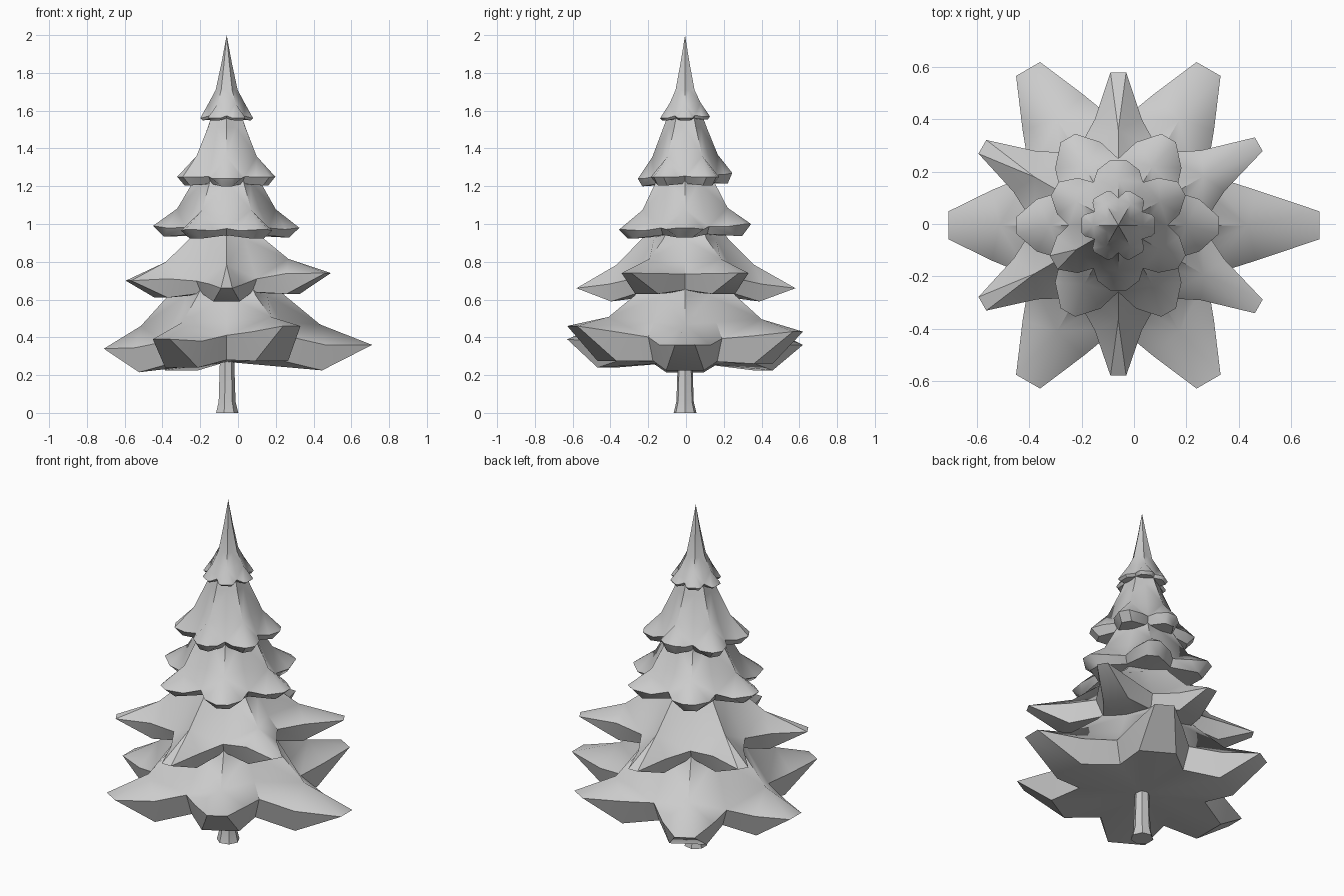
import bpy, bmesh
from math import sin, cos, pi, radians

if "Cube" in bpy.data.objects:
    bpy.data.objects.remove(bpy.data.objects["Cube"])

CX, CY = -0.06, -0.005


def polar(r, a, side=0.0, z=0.0):
    """Point at radius r along angle a, shifted sideways."""
    return (CX + r * cos(a) - side * sin(a), CY + r * sin(a) + side * cos(a), z)


def finish(name, bm, angle):
    bmesh.ops.recalc_face_normals(bm, faces=bm.faces)
    me = bpy.data.meshes.new(name)
    bm.to_mesh(me)
    bm.free()
    ob = bpy.data.objects.new(name, me)
    bpy.context.collection.objects.link(ob)
    bpy.ops.object.select_all(action='DESELECT')
    ob.select_set(True)
    bpy.context.view_layer.objects.active = ob
    bpy.ops.object.shade_smooth_by_angle(angle=radians(angle))


def tier(name, start, tips, hw, side, notch, rings, low, low_notch, top):
    """Skirt of six drooping branches.
    tips: (r, z) each; side/low: (r, half width, z); notch/low_notch: (r, z);
    rings: (ridge r, valley r, z) going up; top: (r, z)."""
    bm = bmesh.new()
    V = lambda *a: bm.verts.new(polar(*a))
    F = lambda *v: bm.faces.new(v)
    n = 6
    zm = sum(t[1] for t in tips) / n
    rm = sum(t[0] for t in tips) / n
    cols = []
    for i, (r, z) in enumerate(tips):
        a = radians(start + 60 * i)
        b = a + pi / 6
        d = z - zm
        k = 1 + 0.5 * (r / rm - 1)
        dn = (d + tips[(i + 1) % n][1] - zm) * 0.3
        cols.append(dict(
            T=[V(r, a, s * hw, z) for s in (-1, 1)],
            S=[V(side[0] * k, a, s * side[1], side[2] + d * 0.7) for s in (-1, 1)],
            B=[V(low[0] * k, a, s * low[1], low[2] + d * 0.5) for s in (-1, 1)],
            N=V(notch[0], b, 0, notch[1] + dn),
            M=V(low_notch[0], b, 0, low_notch[1] + dn * 0.5),
            R=[V(q[0] * (k if j == 0 else 1), a, 0, q[2] + (d * 0.4 if j == 0 else 0))
               for j, q in enumerate(rings)] + [V(top[0], a, 0, top[1])],
            W=[V(q[1], b, 0, q[2]) for q in rings] + [V(top[0] * 0.85, b, 0, top[1])]))
    mid = V(0, 0, 0, low_notch[1])
    peak = V(0, 0, 0, top[2])
    for i, c in enumerate(cols):
        p = cols[i - 1]
        F(c['T'][0], c['T'][1], c['R'][0])
        F(c['T'][0], c['T'][1], c['B'][1], c['B'][0])
        F(c['B'][0], c['B'][1], mid)
        for s, q in ((0, p), (1, c)):
            F(c['S'][s], c['T'][s], c['R'][0])
            F(q['N'], c['S'][s], c['R'][0], q['W'][0])
            F(c['S'][s], c['T'][s], c['B'][s])
            F(q['N'], c['S'][s], c['B'][s], q['M'])
            F(q['M'], c['B'][s], mid)
            for j in range(len(rings)):
                F(c['R'][j], c['R'][j + 1], q['W'][j + 1], q['W'][j])
            F(c['R'][-1], q['W'][-1], peak)
    finish(name, bm, 38)


# Five foliage tiers, bottom to top
tier("foliage_bottom", 0,
     [(.77, .36), (.69, .43), (.69, .36), (.65, .34), (.69, .39), (.69, .46)],
     .053, (.50, .135, .38), (.39, .39),
     [(.47, .33, .48), (.31, .25, .62)],
     (.48, .10, .24), (.34, .27), (.14, .80, .84))
tier("foliage_lower", 30,
     [(.62, .74), (.585, .66), (.60, .70), (.60, .70), (.575, .66), (.62, .74)],
     .03, (.41, .09, .71), (.32, .71),
     [(.37, .26, .80), (.23, .19, .92)],
     (.40, .07, .61), (.27, .64), (.12, 1.06, 1.10))
tier("foliage_middle", 0,
     [(.385, .98), (.385, 1.0), (.385, 1.0), (.39, .99), (.385, .97), (.385, .97)],
     .032, (.31, .10, .975), (.255, .985),
     [(.26, .20, 1.08), (.18, .145, 1.22)],
     (.33, .035, .93), (.235, .945), (.09, 1.36, 1.40))
tier("foliage_upper", 30,
     [(.28, 1.25), (.25, 1.27), (.28, 1.25), (.285, 1.25), (.25, 1.24), (.28, 1.25)],
     .03, (.22, .08, 1.25), (.19, 1.255),
     [(.18, .145, 1.36), (.115, .10, 1.51)],
     (.235, .028, 1.205), (.165, 1.215), (.06, 1.66, 1.69))
tier("foliage_top", 0,
     [(.14, 1.56), (.135, 1.57), (.135, 1.57), (.14, 1.56), (.135, 1.56), (.135, 1.56)],
     .03, (.125, .042, 1.565), (.105, 1.575),
     [(.095, .08, 1.64), (.058, .05, 1.71)],
     (.125, .027, 1.55), (.095, 1.56), (.028, 1.85, 2.0))

# Trunk with flared foot
bm = bmesh.new()
prev = None
for r, z in ((.062, 0), (.047, .06), (.039, .30)):
    ring = [bm.verts.new(polar(r, 2 * pi * k / 7, 0, z)) for k in range(7)]
    if prev:
        for k in range(7):
            bm.faces.new((prev[k], prev[(k + 1) % 7], ring[(k + 1) % 7], ring[k]))
    else:
        bm.faces.new(ring[::-1])
    prev = ring
bm.faces.new(prev)
finish("trunk", bm, 30)
